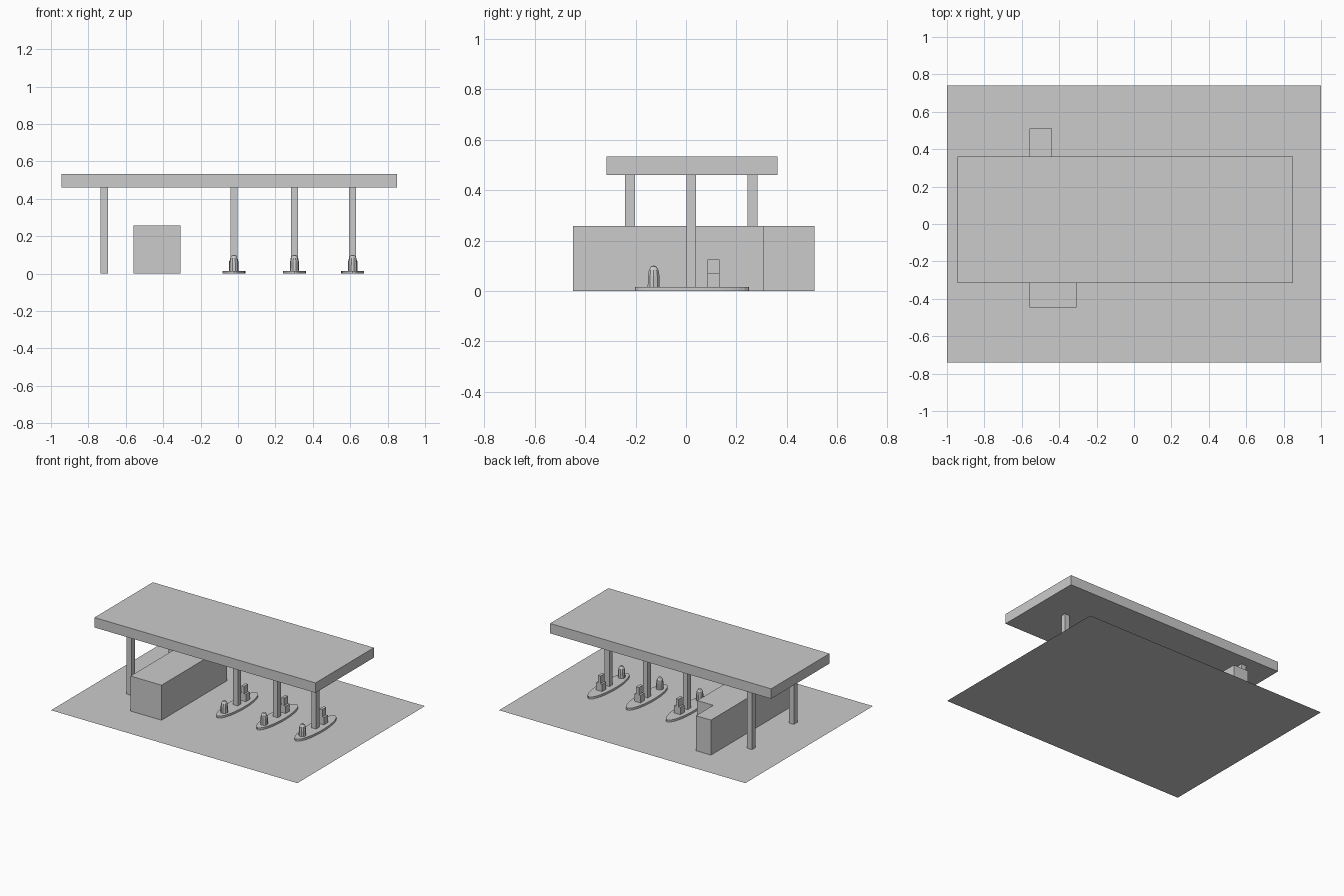
import bpy, bmesh
from math import cos, sin, pi

if "Cube" in bpy.data.objects:
    bpy.data.objects.remove(bpy.data.objects["Cube"])


def make_object(name, bm):
    bmesh.ops.recalc_face_normals(bm, faces=bm.faces[:])
    mesh = bpy.data.meshes.new(name)
    bm.to_mesh(mesh)
    bm.free()
    obj = bpy.data.objects.new(name, mesh)
    bpy.context.collection.objects.link(obj)
    return obj


def prism(name, outline, z0, z1):
    """Extrude a flat outline from z0 up to z1."""
    bm = bmesh.new()
    face = bm.faces.new([bm.verts.new((x, y, z0)) for x, y in outline])
    if z1 > z0:
        ext = bmesh.ops.extrude_face_region(bm, geom=[face], use_keep_orig=True)
        top = [g for g in ext["geom"] if isinstance(g, bmesh.types.BMVert)]
        bmesh.ops.translate(bm, verts=top, vec=(0, 0, z1 - z0))
    return make_object(name, bm)


def box(name, x0, x1, y0, y1, z0, z1):
    return prism(name, [(x0, y0), (x1, y0), (x1, y1), (x0, y1)], z0, z1)


def lathe(name, profile, cx, cy, sides):
    """Revolve (radius, z) points about a vertical axis."""
    bm = bmesh.new()
    verts = [bm.verts.new((cx + r, cy, z)) for r, z in profile]
    edges = [bm.edges.new(p) for p in zip(verts, verts[1:])]
    bmesh.ops.spin(bm, geom=verts + edges, cent=(cx, cy, 0), axis=(0, 0, 1),
                   angle=2 * pi, steps=sides, use_merge=True)
    bmesh.ops.remove_doubles(bm, verts=bm.verts[:], dist=1e-5)
    return make_object(name, bm)


# Forecourt sheet and canopy roof
box("forecourt", -1, 1, -0.74, 0.74, 0, 0)
box("canopy", -0.945, 0.85, -0.315, 0.362, 0.46, 0.533)

# Stepped shop building
prism("shop", [(-0.56, -0.447), (-0.308, -0.447), (-0.308, 0.31),
               (-0.438, 0.31), (-0.438, 0.51), (-0.56, 0.51)], 0, 0.257)

# Columns behind the shop
for label, y in (("front", -0.222), ("back", 0.263)):
    box(label + "_column", -0.734, -0.695, y - 0.02, y + 0.02, 0, 0.46)

# Pump islands, each with a column, a bollard and a stepped dispenser
bollard = [(0.025, 0.014), (0.024, 0.06), (0.020, 0.083),
           (0.012, 0.097), (0, 0.101)]
for i, x in enumerate((-0.022, 0.302, 0.613), 1):
    oval = [(x + 0.061 * cos(a), 0.023 + 0.226 * sin(a))
            for a in (2 * pi * k / 32 for k in range(32))]
    prism(f"island_{i}", oval, 0, 0.015)
    box(f"island_column_{i}", x - 0.019, x + 0.019, 0.002, 0.04, 0.014, 0.46)
    lathe(f"bollard_{i}", bollard, x, -0.128, 10)
    box(f"dispenser_base_{i}", x - 0.025, x + 0.025, 0.086, 0.132, 0.014, 0.069)
    box(f"dispenser_top_{i}", x - 0.011, x + 0.011, 0.086, 0.132, 0.069, 0.124)
